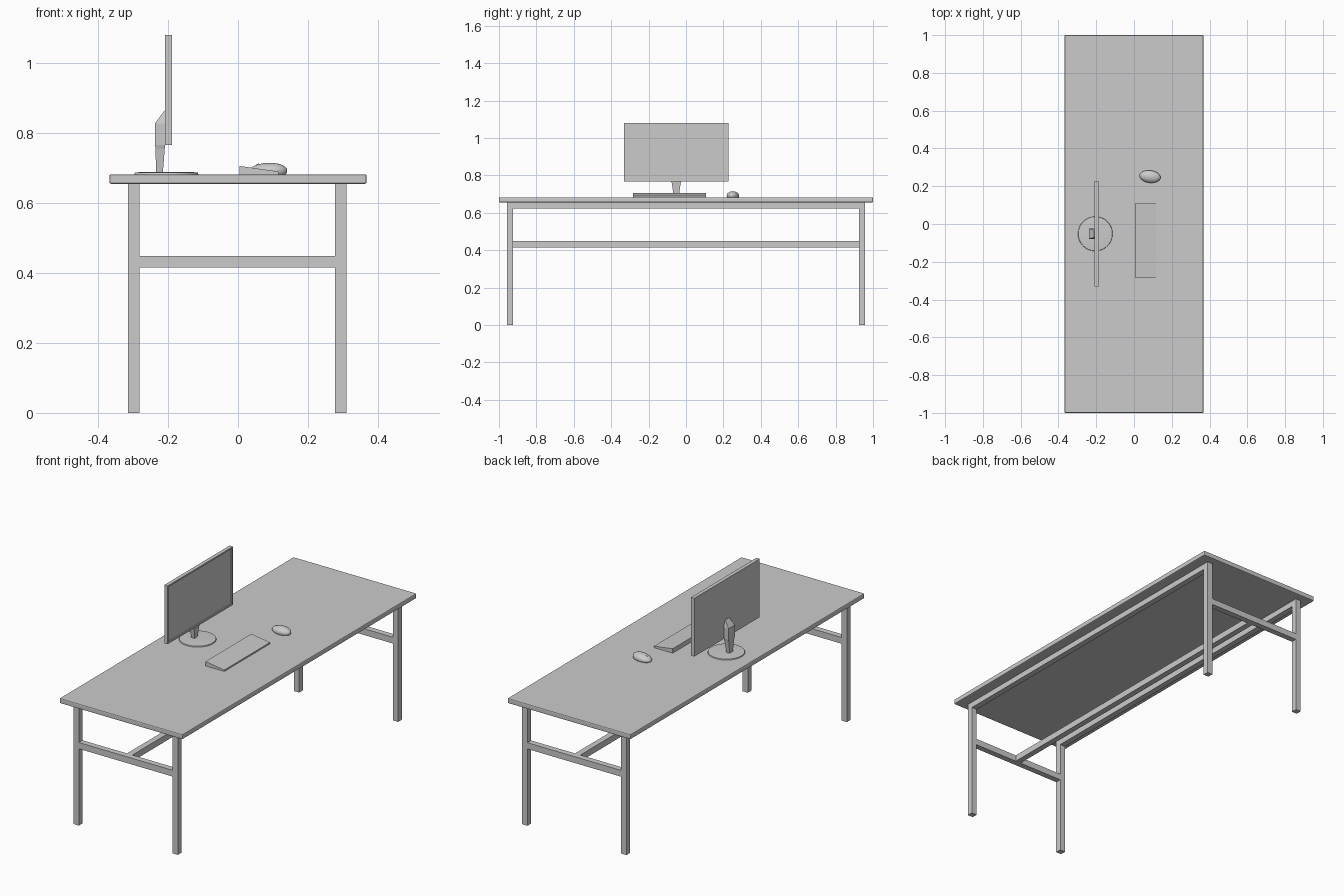
import bpy, bmesh, math
from mathutils import Matrix

if "Cube" in bpy.data.objects:
    bpy.data.objects.remove(bpy.data.objects["Cube"])


def finish(name, bm, smooth=None):
    bmesh.ops.recalc_face_normals(bm, faces=bm.faces)
    me = bpy.data.meshes.new(name)
    bm.to_mesh(me)
    bm.free()
    ob = bpy.data.objects.new(name, me)
    bpy.context.collection.objects.link(ob)
    if smooth:
        bpy.context.view_layer.objects.active = ob
        ob.select_set(True)
        bpy.ops.object.shade_smooth_by_angle(angle=math.radians(smooth))
        ob.select_set(False)
    return ob


def box_bm(x, y, z):
    bm = bmesh.new()
    bmesh.ops.create_cube(bm, size=1)
    for v in bm.verts:
        v.co = [(a + b) / 2 + c * (b - a) for (a, b), c in zip((x, y, z), v.co)]
    return bm


def box(name, x, y, z):
    return finish(name, box_bm(x, y, z))


def loft(name, rings):
    bm = bmesh.new()
    loops = [[bm.verts.new(p) for p in r] for r in rings]
    for a, b in zip(loops, loops[1:]):
        for i in range(len(a)):
            j = (i + 1) % len(a)
            bm.faces.new((a[i], a[j], b[j], b[i]))
    bm.faces.new(loops[0])
    bm.faces.new(loops[-1])
    return finish(name, bm)


# Table top with softened edges
top = box("table_top", (-0.368, 0.368), (-1, 1), (0.655, 0.682))
bev = top.modifiers.new("edge", 'BEVEL')
bev.width = 0.005
bev.segments = 2

# Legs, top rails and cross rails
lx, ly, h = 0.296, 0.941, 0.016
for sx, side in ((-1, "back"), (1, "front")):
    x = sx * lx - 0.002
    for sy, end in ((-1, "left"), (1, "right")):
        y = sy * ly
        box(f"{side}_{end}_leg", (x - h, x + h), (y - h, y + h), (0, 0.656))
    box(f"{side}_top_rail", (x - h, x + h), (-ly + h, ly - h), (0.624, 0.656))
for sy, end in ((-1, "left"), (1, "right")):
    y = sy * ly
    box(f"{end}_cross_rail", (-lx + h - 0.002, lx - h - 0.002),
        (y - h, y + h), (0.415, 0.449))
box("centre_stretcher", (-h, h), (-ly + h, ly - h), (0.415, 0.449))

# Monitor panel with inset screen
cy = -0.052
bm = box_bm((-0.209, -0.189), (cy - 0.279, cy + 0.279), (0.766, 1.081))
bm.normal_update()
face = max(bm.faces, key=lambda f: f.normal.x)
bmesh.ops.inset_region(bm, faces=[face], thickness=0.012)
res = bmesh.ops.extrude_discrete_faces(bm, faces=[face])
bmesh.ops.translate(bm, verts=res["faces"][0].verts, vec=(-0.006, 0, 0))
finish("monitor", bm)

# Monitor neck
sections = [(0.684, -0.234, -0.215, 0.013), (0.755, -0.236, -0.2095, 0.023),
            (0.766, -0.237, -0.2085, 0.026), (0.828, -0.237, -0.2085, 0.027),
            (0.864, -0.2105, -0.2085, 0.018)]
loft("monitor_neck", [[(a, cy - w, z), (b, cy - w, z), (b, cy + w, z), (a, cy + w, z)]
                      for z, a, b, w in sections])

# Round monitor base with a stepped rim
bm = bmesh.new()
bmesh.ops.create_cone(bm, cap_ends=True, segments=48, radius1=0.092, radius2=0.09,
                      depth=0.006, matrix=Matrix.Translation((-0.205, cy, 0.684)))
bm.normal_update()
cap = max(bm.faces, key=lambda f: f.normal.z)
bmesh.ops.inset_region(bm, faces=[cap], thickness=0.022, depth=0.002)
finish("monitor_base", bm, 30)

# Wedge keyboard
prof = [(0.004, 0.681), (0.116, 0.681), (0.116, 0.690), (0.004, 0.706)]
loft("keyboard", [[(x, y, z) for x, z in prof] for y in (-0.283, 0.108)])

# Mouse: half ellipsoid, blunt at the palm end
place = Matrix.Translation((0.085, 0.251, 0.682)) @ Matrix.Rotation(math.radians(-7), 4, 'Z')
bm = bmesh.new()
bmesh.ops.create_uvsphere(bm, u_segments=28, v_segments=16, radius=1)
for v in bm.verts:
    x, y, z = v.co
    t = max(z, -0.35)
    v.co = (x * 0.056 + 0.006 * max(z, 0), y * 0.033,
            (t + 0.35) / 1.35 * 0.033)
bmesh.ops.remove_doubles(bm, verts=bm.verts, dist=0.00002)
bm.transform(place)
finish("mouse", bm, 40)

# Scroll wheel
bm = bmesh.new()
bmesh.ops.create_cone(bm, cap_ends=True, segments=16, radius1=0.007, radius2=0.007, depth=0.005,
                      matrix=place @ Matrix.Translation((-0.027, 0, 0.0235))
                      @ Matrix.Rotation(math.pi / 2, 4, 'X'))
finish("scroll_wheel", bm, 30)
